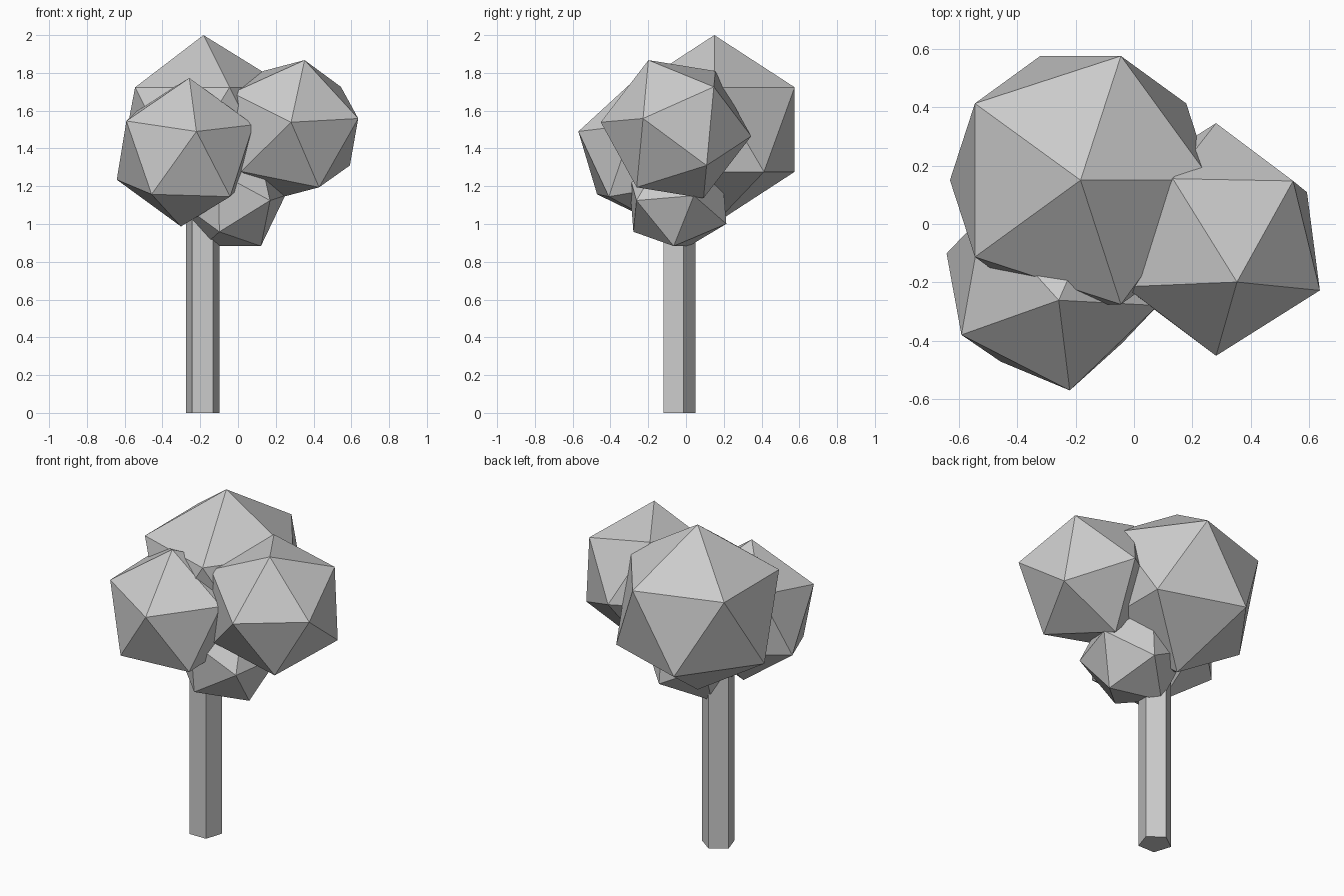
import bpy
import bmesh
from mathutils import Matrix, Vector

cube = bpy.data.objects.get("Cube")
if cube:
    bpy.data.objects.remove(cube, do_unlink=True)

# One plain grey for the whole tree
grey = bpy.data.materials.new("plain_grey")
grey.use_nodes = True
colour = (0.6, 0.6, 0.6, 1)
grey.diffuse_color = colour
grey.node_tree.nodes["Principled BSDF"].inputs["Base Color"].default_value = colour


def add_object(name, bm):
    mesh = bpy.data.meshes.new(name)
    bm.to_mesh(mesh)
    bm.free()
    mesh.materials.append(grey)
    obj = bpy.data.objects.new(name, mesh)
    bpy.context.collection.objects.link(obj)
    return obj


def leaf_clump(name, centre, radius, pole=(0, 0, 1), neighbour=(1, 0, 0)):
    """Icosahedron with one corner along pole and the next toward neighbour."""
    z = Vector(pole).normalized()
    y = z.cross(Vector(neighbour)).normalized()
    x = y.cross(z)
    turn = Matrix((x, y, z)).transposed().to_4x4()
    bm = bmesh.new()
    bmesh.ops.create_icosphere(bm, subdivisions=1, radius=radius,
                               matrix=Matrix.Translation(centre) @ turn)
    return add_object(name, bm)


# Five-sided trunk, its top hidden among the leaves
height, radius = 1.2, 0.094
bm = bmesh.new()
bmesh.ops.create_cone(bm, cap_ends=True, segments=5, radius1=radius, radius2=radius,
                      depth=height,
                      matrix=Matrix.Translation((-0.187, -0.043, height / 2)))
# Put one corner of the trunk straight at the back
corner = max((v.co for v in bm.verts), key=lambda co: co.y)
offset = Vector((0, 1)).angle_signed(Vector((corner.x + 0.187, corner.y + 0.043)))
bmesh.ops.rotate(bm, verts=bm.verts, cent=(-0.187, -0.043, 0),
                 matrix=Matrix.Rotation(offset, 3, "Z"))
add_object("trunk", bm)

# Leaf clumps
leaf_clump("large_back_leaves", (-0.183, 0.15, 1.5), 0.5)
leaf_clump("left_leaves", (0.281, -0.053, 1.502), 0.4,
           (0, -0.4, 0.037), (0.357, -0.177, 0.057))
leaf_clump("right_front_leaves", (-0.28, -0.19, 1.38), 0.4,
           (0.06, -0.38, 0.11), (-0.32, -0.18, 0.165))
leaf_clump("small_lower_leaves", (-0.037, -0.045, 1.137), 0.3,
           (0.157, -0.02, -0.252), (0.207, -0.215, -0.017))
